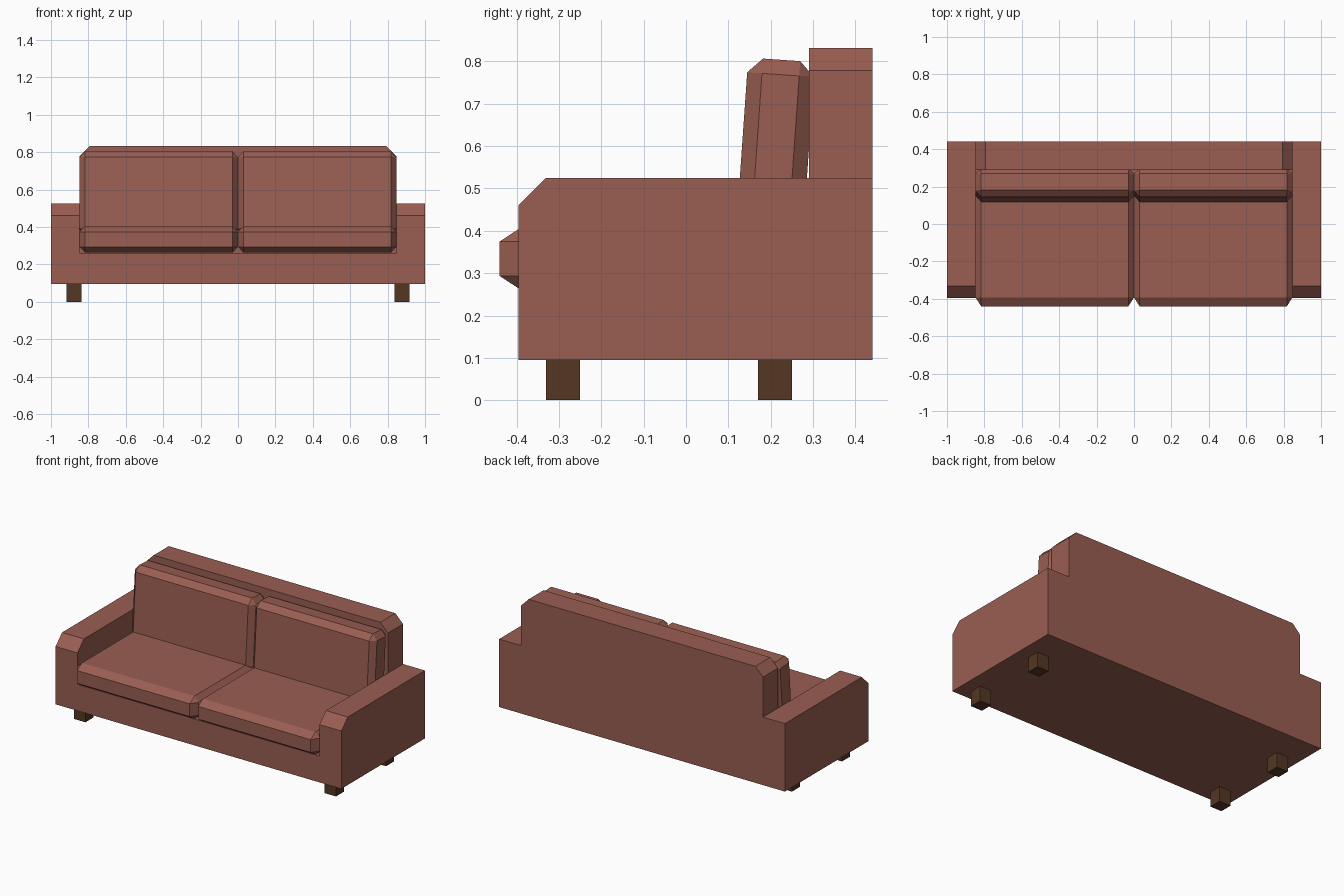
import bpy, bmesh, math
from mathutils import Matrix, Vector

if "Cube" in bpy.data.objects:
    bpy.data.objects.remove(bpy.data.objects["Cube"])


def material(name, rgb):
    m = bpy.data.materials.new(name)
    m.diffuse_color = (*rgb, 1)
    m.use_nodes = True
    m.node_tree.nodes["Principled BSDF"].inputs["Base Color"].default_value = m.diffuse_color
    return m


FABRIC = material("terracotta fabric", (0.32, 0.112, 0.084))
WOOD = material("dark wood", (0.09, 0.038, 0.018))


def finish(name, bm, mat):
    bmesh.ops.recalc_face_normals(bm, faces=bm.faces)
    me = bpy.data.meshes.new(name)
    bm.to_mesh(me)
    bm.free()
    me.materials.append(mat)
    ob = bpy.data.objects.new(name, me)
    bpy.context.collection.objects.link(ob)
    return ob


def prism(name, profile, start, depth, mat):
    """Extrude a closed 3D profile, moved to start, along depth."""
    bm = bmesh.new()
    f = bm.faces.new([bm.verts.new(Vector(p) + Vector(start)) for p in profile])
    r = bmesh.ops.extrude_face_region(bm, geom=[f])
    verts = [v for v in r["geom"] if isinstance(v, bmesh.types.BMVert)]
    bmesh.ops.translate(bm, verts=verts, vec=depth)
    return finish(name, bm, mat)


def box(name, lo, hi, mat):
    a, b = Vector(lo), Vector(hi)
    prof = [(a.x, a.y, a.z), (b.x, a.y, a.z), (b.x, b.y, a.z), (a.x, b.y, a.z)]
    return prism(name, prof, (0, 0, 0), (0, 0, b.z - a.z), mat)


def cushion(name, centre, size, inset, tilt=0):
    """Box with every edge chamfered: hull of three inset rectangles per corner."""
    bm = bmesh.new()
    for sx in (-1, 1):
        for sy in (-1, 1):
            for sz in (-1, 1):
                for axis in range(3):
                    s = (sx, sy, sz)
                    bm.verts.new([s[i] * (size[i] / 2 - (0 if i == axis else inset[i]))
                                  for i in range(3)])
    bmesh.ops.convex_hull(bm, input=bm.verts)
    bmesh.ops.dissolve_limit(bm, angle_limit=0.01, verts=bm.verts, edges=bm.edges)
    bm.transform(Matrix.Translation(centre) @ Matrix.Rotation(math.radians(tilt), 4, 'X'))
    return finish(name, bm, FABRIC)


INNER = 0.847   # inner side of the arms

# base between the arms
box("base", (-INNER, -0.395, 0.095), (INNER, 0.44, 0.262), FABRIC)

# backrest with clipped upper corners
prism("backrest", [(-INNER, 0, 0.262), (INNER, 0, 0.262), (INNER, 0, 0.778),
                   (0.793, 0, 0.832), (-0.793, 0, 0.832), (-INNER, 0, 0.778)],
      (0, 0.29, 0), (0, 0.15, 0), FABRIC)

arm_profile = [(0, -0.395, 0.095), (0, 0.44, 0.095), (0, 0.44, 0.525),
               (0, -0.331, 0.525), (0, -0.395, 0.461)]

for side, s in (("left", -1), ("right", 1)):
    # arm with clipped front edge
    prism(side + "_arm", arm_profile, (s * INNER, 0, 0), (s * (1 - INNER), 0, 0), FABRIC)
    # seat and back cushions
    cushion(side + "_seat_cushion", (s * INNER / 2, -0.07, 0.334),
            (INNER, 0.74, 0.143), (0.03, 0.047, 0.031))
    cushion(side + "_back_cushion", (s * INNER / 2, 0.210, 0.579),
            (INNER, 0.158, 0.45), (0.03, 0.035, 0.035), tilt=-4)
    # legs
    for place, y in (("front", -0.29), ("back", 0.21)):
        box(f"{place}_{side}_leg", (s * 0.877 - 0.04, y - 0.04, 0),
            (s * 0.877 + 0.04, y + 0.04, 0.095), WOOD)
